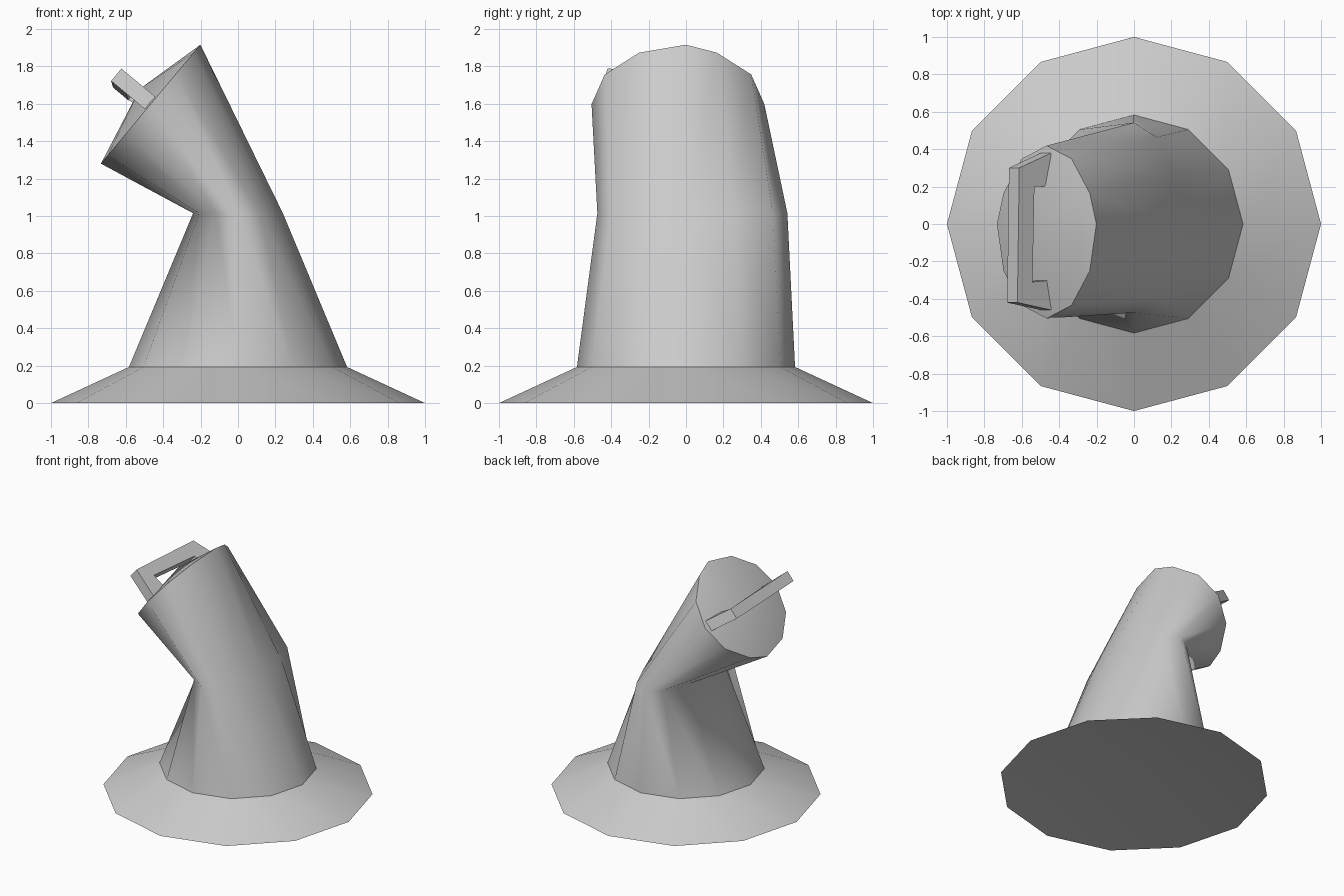
import bpy, bmesh
from math import cos, pi
from mathutils import Vector

cube = bpy.data.objects.get("Cube")
if cube:
    bpy.data.objects.remove(cube, do_unlink=True)

SIDES = 12
ROUND = [0, 0.5, 0.866, 1, 0.866, 0.5]
FLATTENED = [0, 0.45, 0.848, 1, 0.848, 0.45]

grey = bpy.data.materials.new("plain_grey")
grey.use_nodes = True
colour = (0.6, 0.6, 0.6, 1)
grey.diffuse_color = colour
grey.node_tree.nodes["Principled BSDF"].inputs["Base Color"].default_value = colour


def finish(bm, name):
    bmesh.ops.recalc_face_normals(bm, faces=bm.faces)
    mesh = bpy.data.meshes.new(name)
    bm.to_mesh(mesh)
    bm.free()
    mesh.materials.append(grey)
    obj = bpy.data.objects.new(name, mesh)
    bpy.context.collection.objects.link(obj)
    return obj


def ring(bm, centre, axis, ry, shift, widths):
    """Twelve-sided loop; axis is its half-width, shift moves the side points in y."""
    half = SIDES // 2
    verts = []
    for i in range(SIDES):
        sign = 1 if i < half else -1
        y = sign * ry * widths[i % half] + (shift if i % half else 0)
        offset = Vector(axis) * cos(2 * pi * i / SIDES)
        verts.append(bm.verts.new(Vector(centre) + offset + Vector((0, y, 0))))
    return verts


def bridge(bm, low, high, rising):
    """Triangulated band; rising sets which way its diagonals turn."""
    for i in range(SIDES):
        j = (i + 1) % SIDES
        if rising:
            bm.faces.new((low[i], low[j], high[j]))
            bm.faces.new((low[i], high[j], high[i]))
        else:
            bm.faces.new((low[i], low[j], high[i]))
            bm.faces.new((low[j], high[j], high[i]))


def fan(bm, loop, tip):
    apex = bm.verts.new(tip)
    for i in range(SIDES):
        bm.faces.new((loop[i], loop[(i + 1) % SIDES], apex))


# Body: flared brim, pinched waist and bent top
bm = bmesh.new()
foot = ring(bm, (0, 0, 0), (1, 0, 0), 1, 0, ROUND)
collar = ring(bm, (0, 0, 0.193), (0.583, 0, 0), 0.583, 0, ROUND)
waist = ring(bm, (0, 0, 1.015), (0.24, 0, 0), 0.508, 0.034, FLATTENED)
rim = ring(bm, (-0.467, 0, 1.598), (0.266, 0, 0.318), 0.462, -0.043, FLATTENED)
bridge(bm, foot, collar, False)
bridge(bm, collar, waist, False)
bridge(bm, waist, rim, True)

# Shallow hollow underside and shallow pointed cap
fan(bm, foot, (0, 0, 0.1))
fan(bm, rim, (-0.525, -0.02, 1.68))

# Smooth sides, with crisp loops at the brim and cap
for f in bm.faces:
    f.smooth = True
for loop in (foot, collar, rim):
    for i in range(SIDES):
        bm.edges.get((loop[i], loop[(i + 1) % SIDES])).smooth = False
finish(bm, "bent_body")

# Handle: U-shaped profile standing out from the cap, sagging at its outer left end
out = Vector((-0.77, 0, 0.64))
across = Vector((0.64, 0, 0.77))
base = Vector((-0.47, 0, 1.605))
sag = Vector((0.01, 0, -0.035))
profile = [(0.38, 0, 0), (0.3, 0.235, 1), (-0.42, 0.235, 0), (-0.46, 0, 0),
           (-0.3, 0, 0), (-0.31, 0.13, 0), (0.2, 0.13, 1), (0.2, 0, 0)]
bm = bmesh.new()
layers = [[bm.verts.new(base + out * d + across * t + sag * s + Vector((0, y, 0)))
           for y, d, s in profile] for t in (-0.043, 0.043)]
for layer in layers:
    bm.faces.new(layer)
for i in range(len(profile)):
    j = (i + 1) % len(profile)
    bm.faces.new((layers[0][i], layers[0][j], layers[1][j], layers[1][i]))
finish(bm, "handle")
